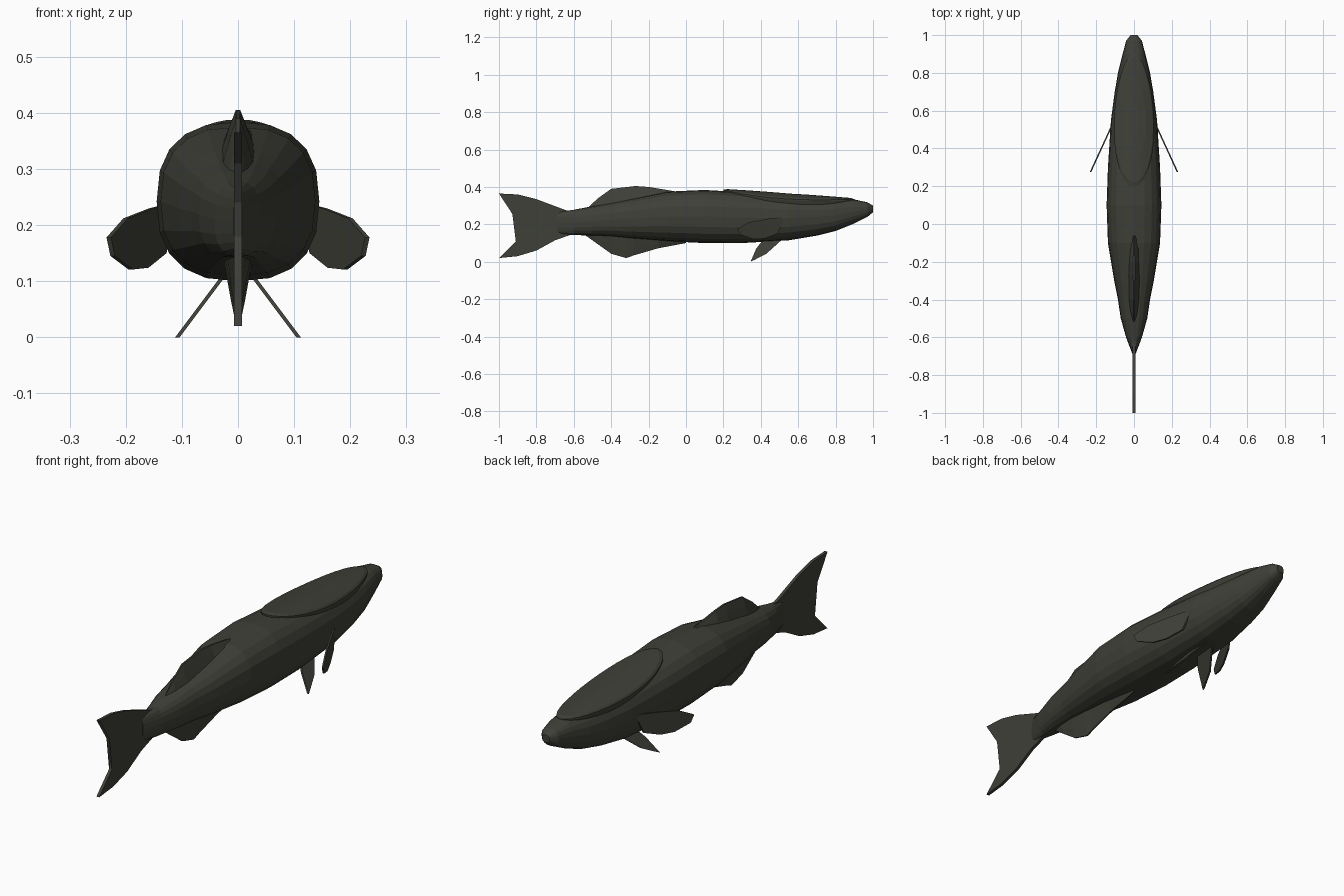
import bpy, bmesh, math

cube = bpy.data.objects.get("Cube")
if cube:
    bpy.data.objects.remove(cube, do_unlink=True)

skin = bpy.data.materials.new("dark_olive_skin")
skin.use_nodes = True
SKIN_COLOUR = (0.05, 0.05, 0.04, 1)
skin.diffuse_color = SKIN_COLOUR
skin.node_tree.nodes["Principled BSDF"].inputs["Base Color"].default_value = SKIN_COLOUR


def finish(name, bm, mirrored=False):
    bmesh.ops.recalc_face_normals(bm, faces=bm.faces[:])
    mesh = bpy.data.meshes.new(name)
    bm.to_mesh(mesh)
    bm.free()
    mesh.materials.append(skin)
    obj = bpy.data.objects.new(name, mesh)
    bpy.context.collection.objects.link(obj)
    if mirrored:
        obj.modifiers.new("Mirror", "MIRROR").use_mirror_merge = False
    return obj


def loft(name, rings):
    """Skin a list of equal closed rings and cap both ends."""
    bm = bmesh.new()
    loops = [[bm.verts.new(p) for p in ring] for ring in rings]
    for a, b in zip(loops, loops[1:]):
        count = len(a)
        for i in range(count):
            j = (i + 1) % count
            bm.faces.new((a[i], a[j], b[j], b[i]))
    bm.faces.new(loops[0])
    bm.faces.new(loops[-1])
    return finish(name, bm)


def plate(name, outline, thickness, sheet, mirrored=False):
    """Thin fin from a y-z outline; sheet(y, z) gives its x position."""
    bm = bmesh.new()
    sides = [[bm.verts.new((sheet(y, z) + s * thickness, y, z)) for y, z in outline]
             for s in (-1, 1)]
    count = len(outline)
    for i in range(count):
        j = (i + 1) % count
        bm.faces.new((sides[0][i], sides[0][j], sides[1][j], sides[1][i]))
    caps = [bm.faces.new(side) for side in sides]
    bmesh.ops.triangulate(bm, faces=caps, ngon_method="EAR_CLIP")
    return finish(name, bm, mirrored)


def body_ring(y, width, low, high, sides=20):
    """Boxy oval cross-section."""
    ring = []
    for i in range(sides):
        a = math.tau * i / sides
        c, s = math.cos(a), math.sin(a)
        x = math.copysign(abs(c) ** 0.8, c) * width
        z = math.copysign(abs(s) ** 0.8, s) * (high - low) / 2
        ring.append((x, y, (low + high) / 2 + z))
    return ring


# Body: y, half width, underside, back
body = [(1, .018, .265, .3), (.97, .042, .24, .318), (.9, .06, .205, .333),
        (.8, .085, .165, .335), (.7, .102, .14, .34), (.55, .122, .115, .352),
        (.3, .138, .1, .372), (.1, .145, .1, .384), (-.1, .138, .11, .375),
        (-.3, .105, .125, .335), (-.4, .085, .135, .315), (-.5, .07, .14, .297),
        (-.6, .042, .143, .278), (-.69, .008, .15, .265)]
loft("body", [body_ring(*station) for station in body])


# Suction disc draped over the top of the head
def disc_ring(scale, sink, sides=32):
    ring = []
    for i in range(sides):
        a = math.tau * i / sides
        along = math.sin(a) * scale
        y = .55 + .35 * along
        x = .106 * math.cos(a) * scale * (1 - .12 * along)
        top = .391 - .05 * (along + 1) / 2
        drop = .022 * (x / .1) ** 2
        ring.append((x, y, top - drop - sink))
    return ring


loft("suction_disc", [disc_ring(.25, 0), disc_ring(.6, 0), disc_ring(.94, .001),
                      disc_ring(1, .006), disc_ring(1, .013), disc_ring(.95, .035)])


# Dorsal and anal fins: wedges with y, root height, crest height, root half width
def wedge_fin(name, stations):
    rings = []
    for y, root, crest, half in stations:
        mid = root + (crest - root) * .6
        rings.append([(half, y, root), (half * .5, y, mid), (half * .12, y, crest),
                      (-half * .12, y, crest), (-half * .5, y, mid), (-half, y, root)])
    return loft(name, rings)


wedge_fin("dorsal_fin", [(-.06, .36, .377, .03), (-.2, .33, .4, .034), (-.27, .32, .405, .034),
                         (-.4, .3, .39, .03), (-.47, .28, .34, .024), (-.53, .26, .285, .012)])
wedge_fin("anal_fin", [(0, .13, .1, .02), (-.15, .13, .072, .026), (-.28, .14, .034, .026),
                       (-.32, .14, .02, .026), (-.4, .15, .043, .024), (-.48, .16, .1, .02),
                       (-.54, .17, .143, .012)])

# Forked tail fin
plate("tail_fin", [(-.56, .275), (-.64, .275), (-.8, .335), (-.9, .36), (-1, .365),
                   (-.935, .31), (-.895, .24), (-.885, .18), (-.91, .11), (-1, .02),
                   (-.9, .03), (-.8, .06), (-.7, .115), (-.62, .143), (-.56, .15)],
      .007, lambda y, z: 0)

# Paired fins, swept back and outward
plate("pectoral_fins", [(.53, .24), (.44, .23), (.34, .212), (.275, .178), (.29, .145),
                        (.36, .121), (.42, .124), (.49, .15)],
      .004, lambda y, z: .113 + (.53 - y) * .46, mirrored=True)
plate("pelvic_fins", [(.51, .115), (.41, .115), (.375, .07), (.345, 0), (.37, .012),
                      (.43, .043), (.47, .08)],
      .004, lambda y, z: .108 - z * .75, mirrored=True)
